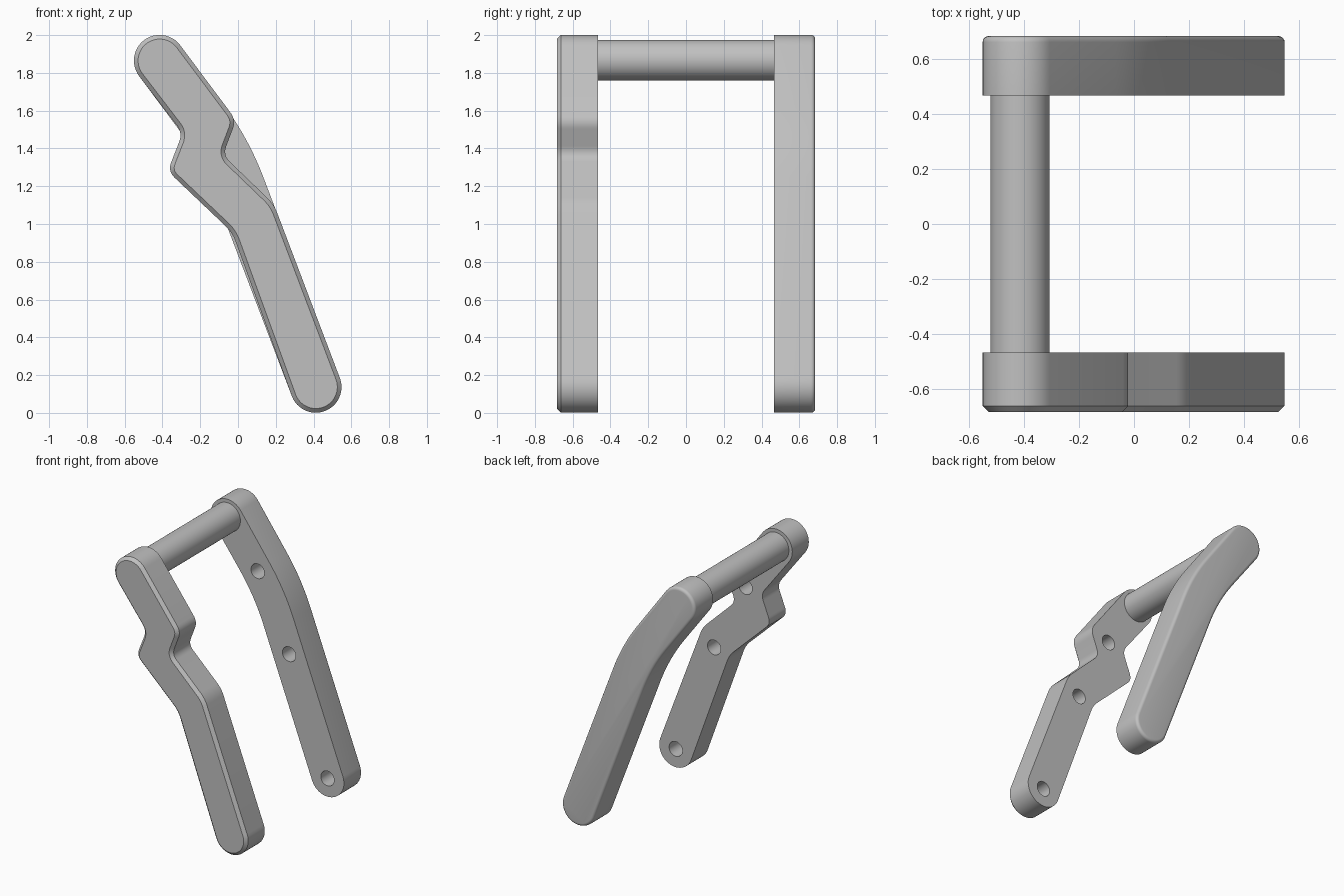
import bpy, bmesh
from math import cos, sin, radians, pi
from mathutils import Vector, Matrix

cube = bpy.data.objects.get("Cube")
if cube:
    bpy.data.objects.remove(cube, do_unlink=True)

grey = bpy.data.materials.new("satin grey")
grey.use_nodes = True
COLOR = (0.53, 0.53, 0.53, 1)
grey.diffuse_color = COLOR
grey.node_tree.nodes["Principled BSDF"].inputs["Base Color"].default_value = COLOR

TOP, BOTTOM, R = Vector((-0.415, 1.865)), Vector((0.412, 0.137)), 0.136
INNER, OUTER, EDGE = 0.467, 0.684, 0.022


def arc(center, start, end, steps=24):
    angles = [radians(start + (end - start) * i / steps) for i in range(steps + 1)]
    return [center + R * Vector((cos(a), sin(a))) for a in angles]


def rounded(start, corners, end, cut, steps=8):
    """Path between two points with softened corners."""
    pts = [start] + [Vector(c) for c in corners] + [end]
    out = []
    for a, p, b in zip(pts, pts[1:], pts[2:]):
        p0 = p + (a - p).normalized() * cut
        p1 = p + (b - p).normalized() * cut
        for i in range(steps + 1):
            t = i / steps
            out.append(p0 * (1 - t) ** 2 + p * 2 * t * (1 - t) + p1 * t * t)
    return out


def outline(left, right, cut):
    """Round-ended strip, listed counter-clockwise from the top right."""
    top, low = arc(TOP, 37, 217), arc(BOTTOM, -159, 21)
    return (top + rounded(top[-1], left, low[0], cut)
            + low + rounded(low[-1], right, top[0], cut))


def finish(name, bm, smooth=True):
    bmesh.ops.recalc_face_normals(bm, faces=bm.faces)
    mesh = bpy.data.meshes.new(name)
    bm.to_mesh(mesh)
    bm.free()
    mesh.materials.append(grey)
    obj = bpy.data.objects.new(name, mesh)
    bpy.context.collection.objects.link(obj)
    return obj


def activate(obj):
    bpy.ops.object.select_all(action='DESELECT')
    obj.select_set(True)
    bpy.context.view_layer.objects.active = obj


def add_cylinder(bm, x, z, y, radius, length, segments):
    place = Matrix.Translation((x, y, z)) @ Matrix.Rotation(pi / 2, 4, 'X')
    bmesh.ops.create_cone(bm, cap_ends=True, segments=segments, radius1=radius,
                          radius2=radius, depth=length, matrix=place)


def side_plate(name, points, side, segments, holes):
    # Extruded profile with a softened outer rim
    bm = bmesh.new()
    face = bm.faces.new([bm.verts.new((p.x, side * INNER, p.y)) for p in points])
    grown = bmesh.ops.extrude_face_region(bm, geom=[face], use_keep_orig=True)
    verts = [g for g in grown["geom"] if isinstance(g, bmesh.types.BMVert)]
    bmesh.ops.translate(bm, verts=verts, vec=(0, side * (OUTER - INNER), 0))
    rim = [e for e in bm.edges if all(abs(v.co.y) > OUTER - 0.001 for v in e.verts)]
    bmesh.ops.bevel(bm, geom=rim, offset=EDGE, segments=segments, profile=0.5,
                    affect='EDGES')
    plate = finish(name, bm)

    # Blind mounting holes on the inner face
    bm = bmesh.new()
    for x, z in holes:
        add_cylinder(bm, x, z, side * INNER, 0.055, 0.28, 32)
    cutter = finish(name + "_hole_cutter", bm)
    cutter.hide_render = True
    activate(plate)
    mod = plate.modifiers.new("holes", 'BOOLEAN')
    mod.operation, mod.solver, mod.object = 'DIFFERENCE', 'EXACT', cutter
    bpy.ops.object.modifier_apply(modifier=mod.name)
    bpy.data.objects.remove(cutter, do_unlink=True)
    bpy.ops.object.shade_smooth_by_angle(angle=radians(30))


# Front plate with the stepped waist and a flat chamfer
side_plate("front_plate",
           outline([(-0.293, 1.482), (-0.372, 1.28), (-0.03, 0.955)],
                   [(0.19, 1.105), (-0.08, 1.365), (-0.01, 1.55)], 0.05),
           -1, 1, [(0.412, 0.137), (0.095, 0.98), (-0.165, 1.5)])

# Back plate with one gentle bend and a rounded rim
side_plate("back_plate", outline([(-0.19, 1.335)], [(0.057, 1.45)], 0.21),
           1, 5, [(0.412, 0.137), (0.095, 0.98), (-0.165, 1.53)])

# Round bar joining the plates
bm = bmesh.new()
add_cylinder(bm, TOP.x, TOP.y + 0.002, 0, 0.108, 2 * INNER + 0.01, 64)
bar = finish("cross_bar", bm)
activate(bar)
bpy.ops.object.shade_smooth_by_angle(angle=radians(30))
